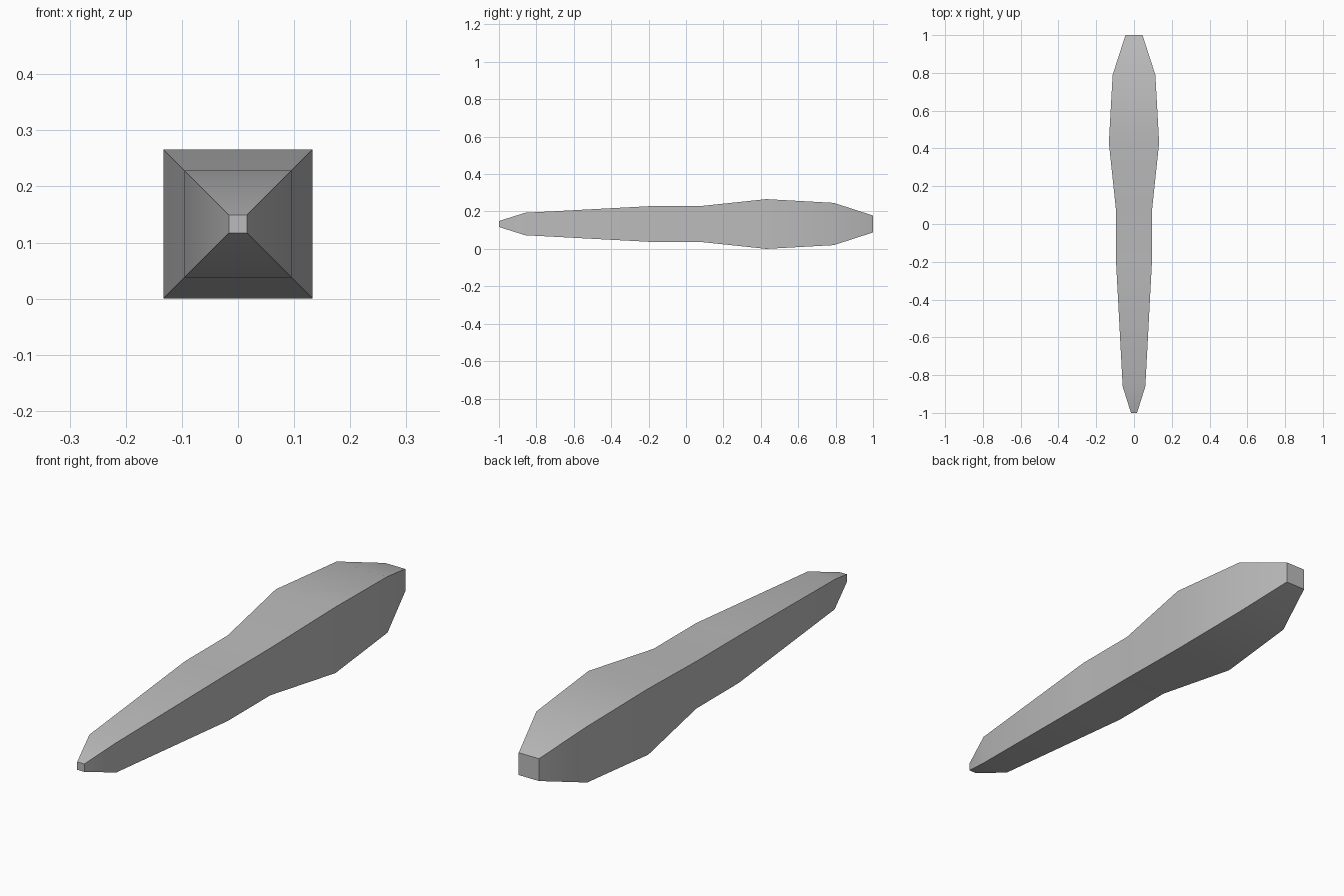
import bpy
import bmesh
import math

cube = bpy.data.objects.get("Cube")
if cube:
    bpy.data.objects.remove(cube, do_unlink=True)

# Plain grey material
grey = bpy.data.materials.new("plain grey")
grey.use_nodes = True
colour = (0.5, 0.5, 0.5, 1)
grey.diffuse_color = colour
grey.node_tree.nodes["Principled BSDF"].inputs["Base Color"].default_value = colour

# Square cross-sections along the shaft: (y, half width)
PROFILE = [(-1, 0.016), (-0.86, 0.06), (-0.2, 0.095), (0.07, 0.095),
           (0.43, 0.133), (0.79, 0.113), (1, 0.045)]
CENTRE_Z = 0.133
CORNERS = [(-1, -1), (1, -1), (1, 1), (-1, 1)]


def loft_square(name, profile):
    bm = bmesh.new()
    rings = [[bm.verts.new((sx * h, y, CENTRE_Z + sz * h)) for sx, sz in CORNERS]
             for y, h in profile]
    for a, b in zip(rings, rings[1:]):
        for i in range(4):
            j = (i + 1) % 4
            bm.faces.new((a[i], a[j], b[j], b[i]))
    # End caps
    bm.faces.new(rings[0])
    bm.faces.new(rings[-1])
    bmesh.ops.recalc_face_normals(bm, faces=bm.faces)
    mesh = bpy.data.meshes.new(name)
    bm.to_mesh(mesh)
    bm.free()
    obj = bpy.data.objects.new(name, mesh)
    bpy.context.collection.objects.link(obj)
    return obj


# Tapered square shaft, smooth lengthwise with sharp corners
shaft = loft_square("tapered_shaft", PROFILE)
shaft.data.materials.append(grey)
bpy.ops.object.select_all(action='DESELECT')
shaft.select_set(True)
bpy.context.view_layer.objects.active = shaft
bpy.ops.object.shade_smooth_by_angle(angle=math.radians(30))
